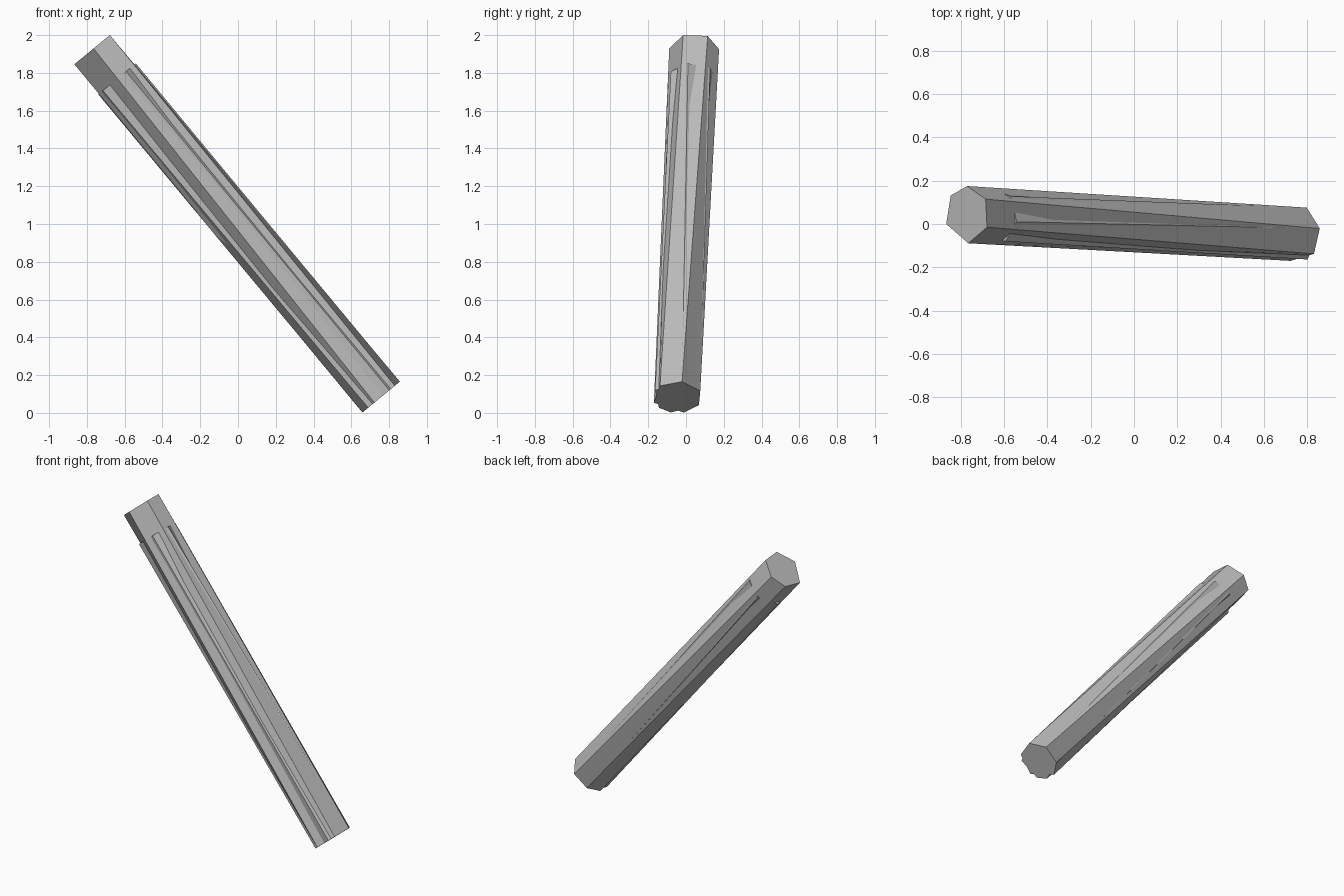
import bpy, bmesh
from math import cos, sin, radians
from mathutils import Vector

cube = bpy.data.objects.get("Cube")
if cube:
    bpy.data.objects.remove(cube, do_unlink=True)

# Single stone grey
grey = bpy.data.materials.new("stone_grey")
grey.use_nodes = True
colour = (0.5, 0.5, 0.5, 1)
grey.diffuse_color = colour
grey.node_tree.nodes["Principled BSDF"].inputs["Base Color"].default_value = colour

# Leaning axis and the two directions across it
TOP = Vector((-0.77, 0.043, 1.925))
BOTTOM = Vector((0.757, -0.046, 0.083))
ACROSS = Vector((0.772, 0, 0.636))
SIDE = Vector((0, 1, 0))


def ring(bm, t, angles, radius):
    """Corners around the axis, t running from top (0) to bottom (1)."""
    centre = TOP.lerp(BOTTOM, t)
    return [bm.verts.new(centre + radius * (ACROSS * cos(radians(a)) + SIDE * sin(radians(a))))
            for a in angles]


def twisted_prism(name, start, top_angles, bottom_angles, radius):
    bm = bmesh.new()
    upper = ring(bm, start, top_angles, radius)
    lower = ring(bm, 1, bottom_angles, radius)
    n = len(upper)
    for i in range(n):
        j = (i + 1) % n
        bm.faces.new((upper[i], upper[j], lower[j], lower[i]))
    bm.faces.new(upper)
    bm.faces.new(lower)
    bmesh.ops.recalc_face_normals(bm, faces=bm.faces)
    mesh = bpy.data.meshes.new(name)
    bm.to_mesh(mesh)
    bm.free()
    mesh.materials.append(grey)
    obj = bpy.data.objects.new(name, mesh)
    bpy.context.collection.objects.link(obj)
    return obj


# Full-length six-sided column, twisting one way
twisted_prism("column_core", 0, (33, 90, 138, 199, 273, 334),
              (11, 67, 120, 165, 250, 316), 0.132)

# Shorter sleeve twisting the other way, its corners breaking through the core
twisted_prism("column_ridges", 0.085, (-11, 45, 101, 170, 222, 298),
              (11, 67, 123, 195, 228, 296), 0.131)
